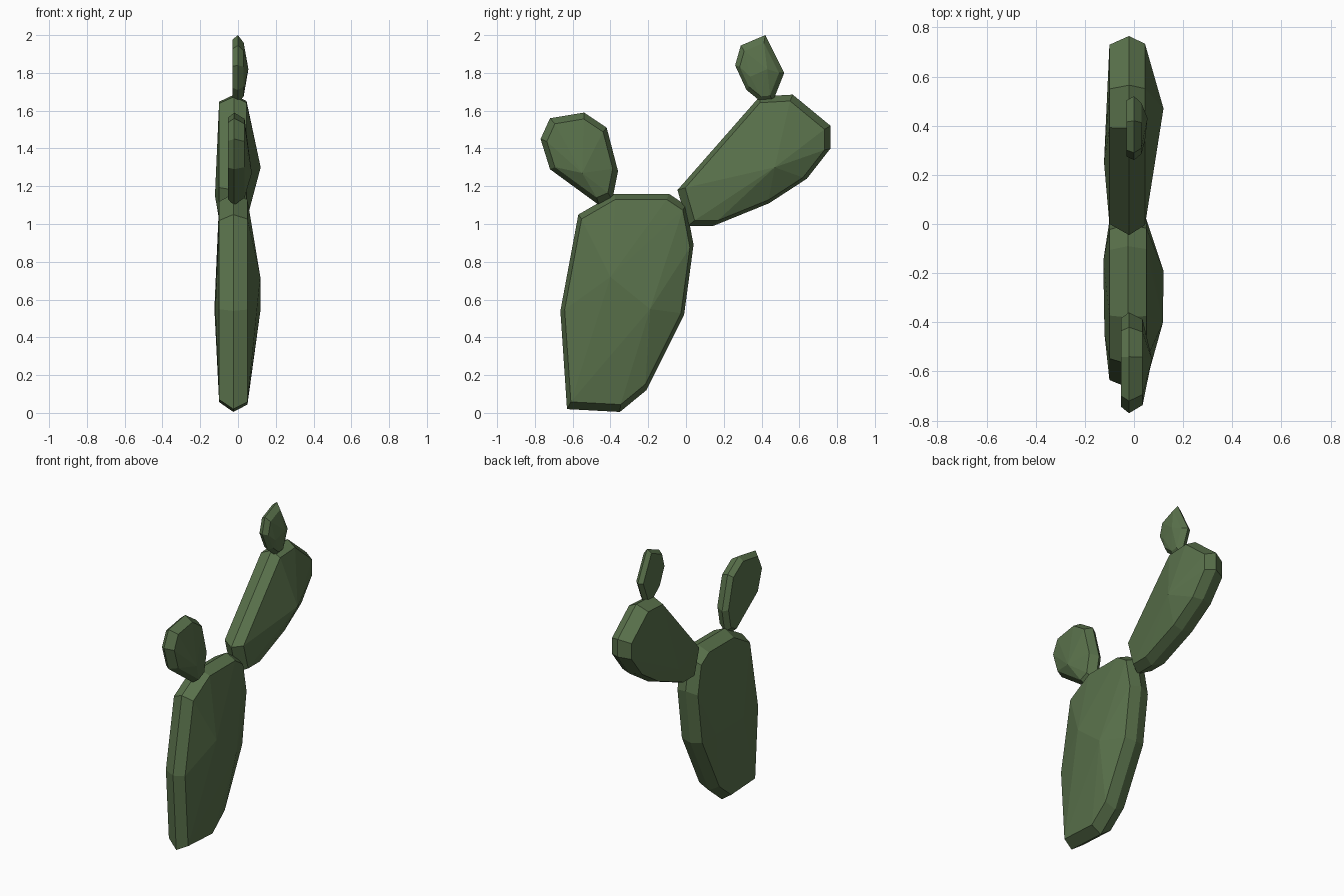
import bpy, bmesh

green = bpy.data.materials.new("cactus green")
green.diffuse_color = (0.10, 0.165, 0.07, 1)


def pad(name, rim, rim_x, left, right, bumps):
    """Faceted pad: a (y, z) rim, a shrunken loop on each side given as
    (x, scale), and a few (x, y, z) bumps, wrapped in a convex skin."""
    cy = sum(p[0] for p in rim) / len(rim)
    cz = sum(p[1] for p in rim) / len(rim)
    bm = bmesh.new()
    for x, s in ((rim_x, 1.0), left, right):
        for y, z in rim:
            bm.verts.new((x, cy + (y - cy) * s, cz + (z - cz) * s))
    for b in bumps:
        bm.verts.new(b)
    hull = bmesh.ops.convex_hull(bm, input=bm.verts)
    junk = {v for v in hull["geom_interior"] + hull["geom_unused"]
            if isinstance(v, bmesh.types.BMVert)}
    bmesh.ops.delete(bm, geom=list(junk), context='VERTS')
    bmesh.ops.recalc_face_normals(bm, faces=bm.faces)
    mesh = bpy.data.meshes.new(name)
    bm.to_mesh(mesh)
    bm.free()
    mesh.materials.append(green)
    obj = bpy.data.objects.new(name, mesh)
    bpy.context.collection.objects.link(obj)


# Large upright pad
pad("trunk_pad",
    [(-0.63, 0.02), (-0.35, 0.005), (-0.21, 0.12), (-0.01, 0.52),
     (0.04, 0.89), (0.0, 1.10), (-0.09, 1.16), (-0.38, 1.16),
     (-0.57, 1.05), (-0.665, 0.54)],
    -0.025, (-0.10, 0.92), (0.05, 0.94),
    [(0.12, -0.19, 0.55), (0.118, -0.40, 0.72),
     (-0.125, -0.15, 0.55), (-0.12, -0.45, 0.55)])

# Leaning pad at the back
pad("leaning_pad",
    [(-0.045, 1.18), (0.01, 0.99), (0.145, 0.99), (0.44, 1.11),
     (0.64, 1.24), (0.765, 1.40), (0.765, 1.52), (0.565, 1.685),
     (0.39, 1.675)],
    -0.02, (-0.10, 0.90), (0.045, 0.91),
    [(0.12, 0.47, 1.30), (-0.122, 0.25, 1.15)])

# Small bud at the front
pad("front_bud",
    [(-0.46, 1.10), (-0.39, 1.13), (-0.36, 1.28), (-0.42, 1.51),
     (-0.54, 1.59), (-0.72, 1.56), (-0.77, 1.45), (-0.72, 1.29)],
    -0.02, (-0.053, 0.88), (0.035, 0.85),
    [(0.073, -0.55, 1.27), (0.04, -0.42, 1.25)])

# Small bud on top of the leaning pad
pad("top_bud",
    [(0.32, 1.71), (0.40, 1.645), (0.46, 1.65), (0.52, 1.80),
     (0.42, 2.0), (0.29, 1.945), (0.26, 1.84)],
    0.0, (-0.03, 0.88), (0.03, 0.80),
    [(0.055, 0.43, 1.82), (0.045, 0.34, 1.78)])
